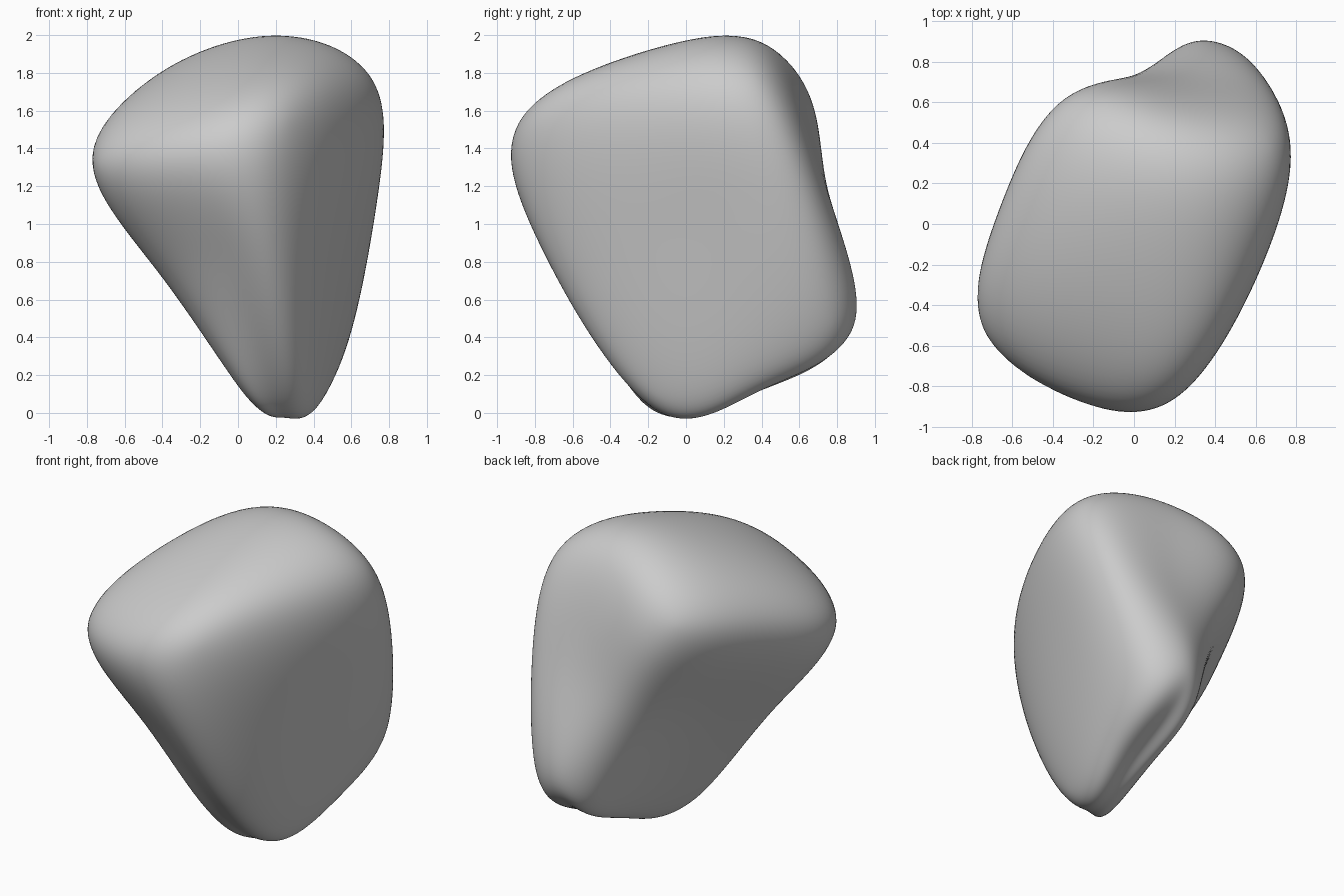
import bpy
import bmesh
from mathutils import Vector

default_cube = bpy.data.objects.get("Cube")
if default_cube:
    bpy.data.objects.remove(default_cube, do_unlink=True)

# Surface points in hundredths: each layer has front, middle and back rows,
# each row runs from the right side (-x) to the left side (+x)
LAYERS = (
    # underside
    (((4, -20, 9), (20, -17, 2), (37, -16, 9)),
     ((13, 36, 18), (30, 37, 14), (53, 36, 22)),
     ((14, 74, 40), (32, 90, 47), (55, 77, 45))),
    # waist
    (((-39, -36, 71), (-6, -70, 86), (31, -64, 81)),
     ((-28, 17, 84), None, (64, 5, 102)),
     ((-10, 67, 107), (30, 74, 118), (71, 61, 120))),
    # top
    (((-74, -53, 131), (-23, -84, 150), (26, -78, 156)),
     ((-67, 4, 153), (2, -3, 195), (60, -17, 173)),
     ((-34, 62, 162), (15, 51, 187), (68, 38, 177))),
)


def surface_point(co):
    """Target point for a vertex of the blocked-out cube."""
    column, row, layer = (round(c) + 1 for c in co)
    return Vector(LAYERS[layer][row][column]) / 100


def evaluated_points(obj):
    """Vertices of the smoothed surface; the cage vertices come first."""
    obj.data.update()
    depsgraph = bpy.context.evaluated_depsgraph_get()
    smooth = obj.evaluated_get(depsgraph)
    points = [v.co.copy() for v in smooth.to_mesh().vertices]
    smooth.to_mesh_clear()
    return points


def make_material(name, colour):
    mat = bpy.data.materials.new(name)
    mat.use_nodes = True
    mat.diffuse_color = colour
    for node in mat.node_tree.nodes:
        if node.type == "BSDF_PRINCIPLED":
            node.inputs["Base Color"].default_value = colour
            node.inputs["Roughness"].default_value = 0.8
    return mat


# Block out the stone as a cube with each face cut in four
bm = bmesh.new()
bmesh.ops.create_cube(bm, size=2)
bmesh.ops.subdivide_edges(bm, edges=bm.edges[:], cuts=1, use_grid_fill=True)
targets = [surface_point(v.co) for v in bm.verts]
for vert, target in zip(bm.verts, targets):
    vert.co = target
for face in bm.faces:
    face.smooth = True
mesh = bpy.data.meshes.new("stone")
bm.to_mesh(mesh)
bm.free()

stone = bpy.data.objects.new("stone", mesh)
bpy.context.scene.collection.objects.link(stone)
mesh.materials.append(make_material("stone grey", (0.6, 0.6, 0.6, 1)))

# Round it off
subsurf = stone.modifiers.new("rounding", "SUBSURF")
subsurf.levels = subsurf.render_levels = 4

# Push the cage outward until the rounded surface meets the target points
for step in range(5):
    points = evaluated_points(stone)
    for vert, target, point in zip(mesh.vertices, targets, points):
        vert.co += target - point
mesh.update()
